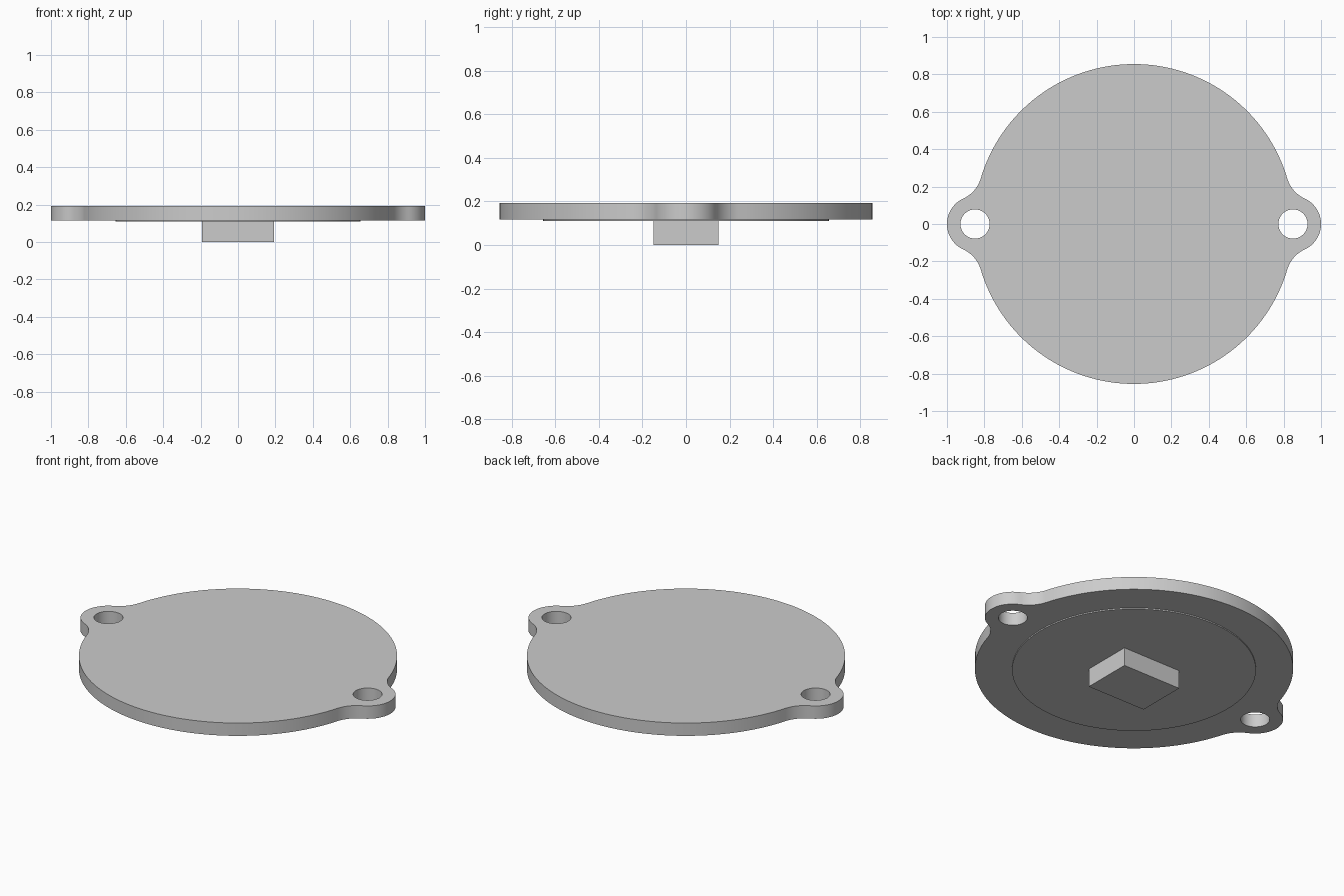
import bpy, bmesh
from math import cos, sin, pi, sqrt, atan2

if "Cube" in bpy.data.objects:
    bpy.data.objects.remove(bpy.data.objects["Cube"])

R, LUG_X, LUG_R, HOLE_R, FILLET = 0.855, 0.85, 0.15, 0.078, 0.17
TOP, UNDER, STEP = 0.192, 0.116, 0.109


def arc(cx, cy, r, a, b, n):
    return [(cx + r * cos(a + (b - a) * i / n), cy + r * sin(a + (b - a) * i / n))
            for i in range(n + 1)]


def circle(cx, cy, r, n):
    return arc(cx, cy, r, 0, 2 * pi, n)[:-1]


def smooth(obj):
    bpy.ops.object.select_all(action='DESELECT')
    obj.select_set(True)
    bpy.context.view_layer.objects.active = obj
    bpy.ops.object.shade_smooth_by_angle(angle=pi / 6)


def extruded(name, loops, z0, z1):
    """Filled flat outline (inner loops become holes) given a thickness."""
    cu = bpy.data.curves.new(name, 'CURVE')
    cu.dimensions, cu.fill_mode, cu.extrude = '2D', 'BOTH', (z1 - z0) / 2
    for pts in loops:
        sp = cu.splines.new('POLY')
        sp.points.add(len(pts) - 1)
        for p, (x, y) in zip(sp.points, pts):
            p.co = (x, y, 0, 1)
        sp.use_cyclic_u = True
    tmp = bpy.data.objects.new(name + "_outline", cu)
    bpy.context.collection.objects.link(tmp)
    bpy.context.view_layer.update()
    me = bpy.data.meshes.new_from_object(tmp.evaluated_get(bpy.context.evaluated_depsgraph_get()))
    bpy.data.objects.remove(tmp)
    bm = bmesh.new()
    bm.from_mesh(me)
    bmesh.ops.remove_doubles(bm, verts=bm.verts, dist=1e-5)
    bmesh.ops.translate(bm, verts=bm.verts, vec=(0, 0, (z0 + z1) / 2))
    bmesh.ops.recalc_face_normals(bm, faces=bm.faces)
    bm.to_mesh(me)
    bm.free()
    me.name = name
    obj = bpy.data.objects.new(name, me)
    bpy.context.collection.objects.link(obj)
    smooth(obj)
    return obj


# Cover plate: disc with two filleted bolt lugs, one quadrant mirrored twice
d1, d2 = R + FILLET, LUG_R + FILLET
fx = (d1 * d1 + LUG_X ** 2 - d2 * d2) / (2 * LUG_X)
fy = sqrt(d1 * d1 - fx * fx)
lug_a, disc_a = atan2(fy, fx - LUG_X), atan2(fy, fx)
quad = (arc(LUG_X, 0, LUG_R, 0, lug_a, 12)
        + arc(fx, fy, FILLET, lug_a + pi, disc_a + pi, 12)[1:]
        + arc(0, 0, R, disc_a, pi / 2, 32)[1:])
half = quad + [(-x, y) for x, y in reversed(quad[:-1])]
outline = half + [(x, -y) for x, y in reversed(half[1:-1])]
holes = [circle(s * LUG_X, 0, HOLE_R, 48) for s in (-1, 1)]
extruded("cover_plate", [outline] + holes, UNDER, TOP)

# Shallow locating step on the underside
extruded("locating_step", [circle(0, 0, 0.655, 128)], STEP, UNDER)

# Rectangular key block below the step
bpy.ops.mesh.primitive_cube_add(size=1, location=(0, 0, STEP / 2))
key = bpy.context.object
key.name = "key_block"
key.scale = (0.384, 0.298, STEP)
bpy.ops.object.transform_apply(location=False, rotation=False, scale=True)
